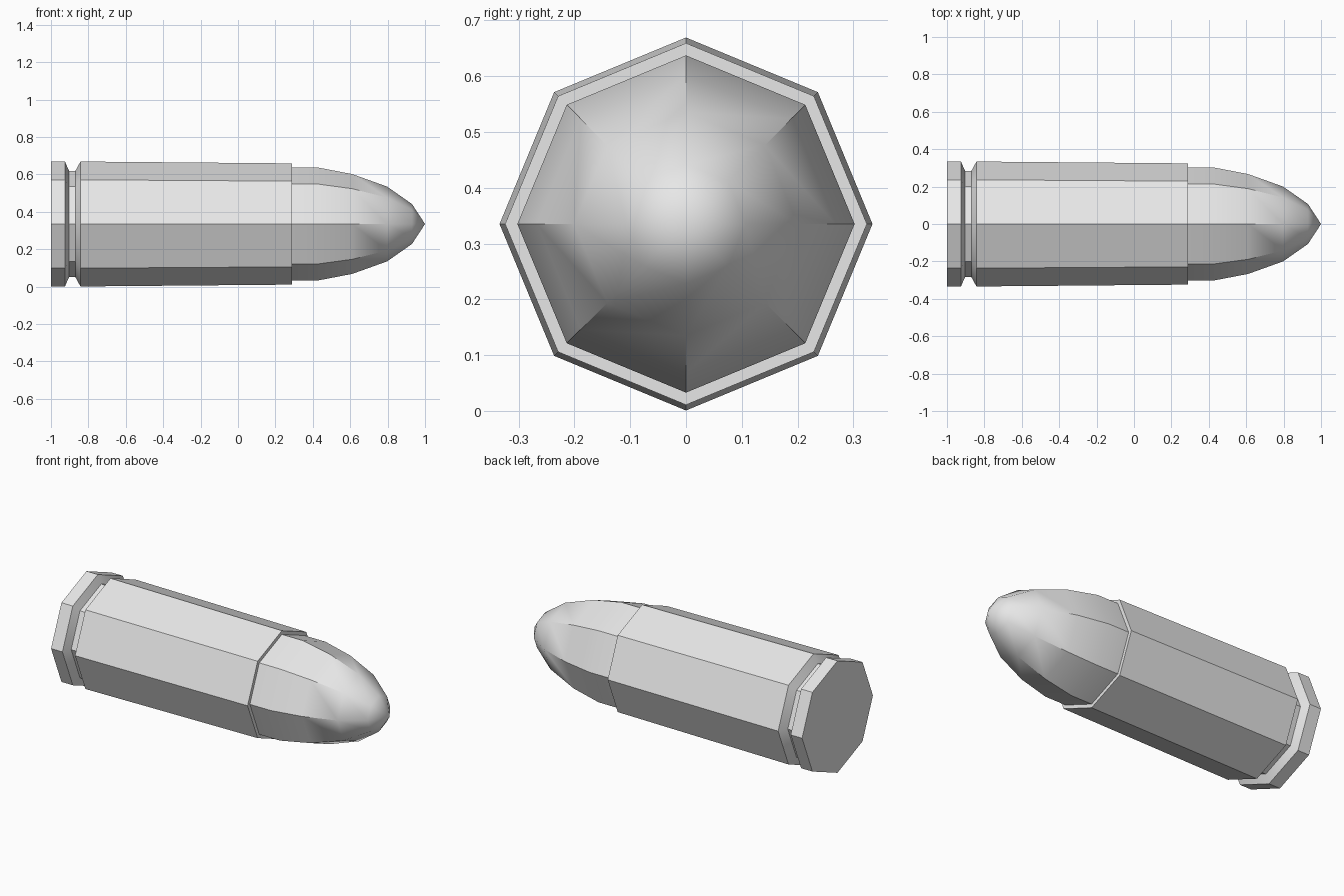
import bpy
import bmesh
from math import cos, sin, tau, radians

cube = bpy.data.objects.get("Cube")
if cube:
    bpy.data.objects.remove(cube, do_unlink=True)

SIDES = 8
AXIS_Z = 0.335


def make_material(name, color):
    mat = bpy.data.materials.new(name)
    mat.use_nodes = True
    mat.diffuse_color = color
    mat.node_tree.nodes["Principled BSDF"].inputs["Base Color"].default_value = color
    return mat


def lathe(name, profile, mat):
    """Turn (x, radius) pairs about the long axis; zero radius is a pole."""
    bm = bmesh.new()
    rings = []
    for x, r in profile:
        count = SIDES if r else 1
        angles = [tau * i / SIDES for i in range(count)]
        rings.append([bm.verts.new((x, r * cos(a), r * sin(a))) for a in angles])
    for a, b in zip(rings, rings[1:]):
        for i in range(SIDES):
            j = (i + 1) % SIDES
            if len(b) == 1:
                bm.faces.new((a[i], a[j], b[0]))
            else:
                bm.faces.new((a[i], a[j], b[j], b[i]))
    # Flat caps on open ends
    for ring in (rings[0], rings[-1]):
        if len(ring) > 1:
            bm.faces.new(ring)
    bmesh.ops.recalc_face_normals(bm, faces=bm.faces)
    mesh = bpy.data.meshes.new(name)
    bm.to_mesh(mesh)
    bm.free()
    mesh.materials.append(mat)
    obj = bpy.data.objects.new(name, mesh)
    obj.location.z = AXIS_Z
    bpy.context.collection.objects.link(obj)
    bpy.ops.object.select_all(action="DESELECT")
    obj.select_set(True)
    bpy.context.view_layer.objects.active = obj
    bpy.ops.object.shade_smooth_by_angle(angle=radians(40))
    return obj


grey = make_material("light_grey", (0.8, 0.8, 0.8, 1))

# Case: rim, extraction groove and slightly tapered body
lathe("case", [(-1, 0.334), (-0.925, 0.334), (-0.903, 0.283), (-0.87, 0.283),
               (-0.842, 0.334), (0.29, 0.324)], grey)

# Rounded tip, seated just inside the case mouth
lathe("bullet_tip", [(0.27, 0.302), (0.427, 0.302), (0.61, 0.267),
                     (0.797, 0.2), (0.93, 0.107), (1, 0)], grey)
